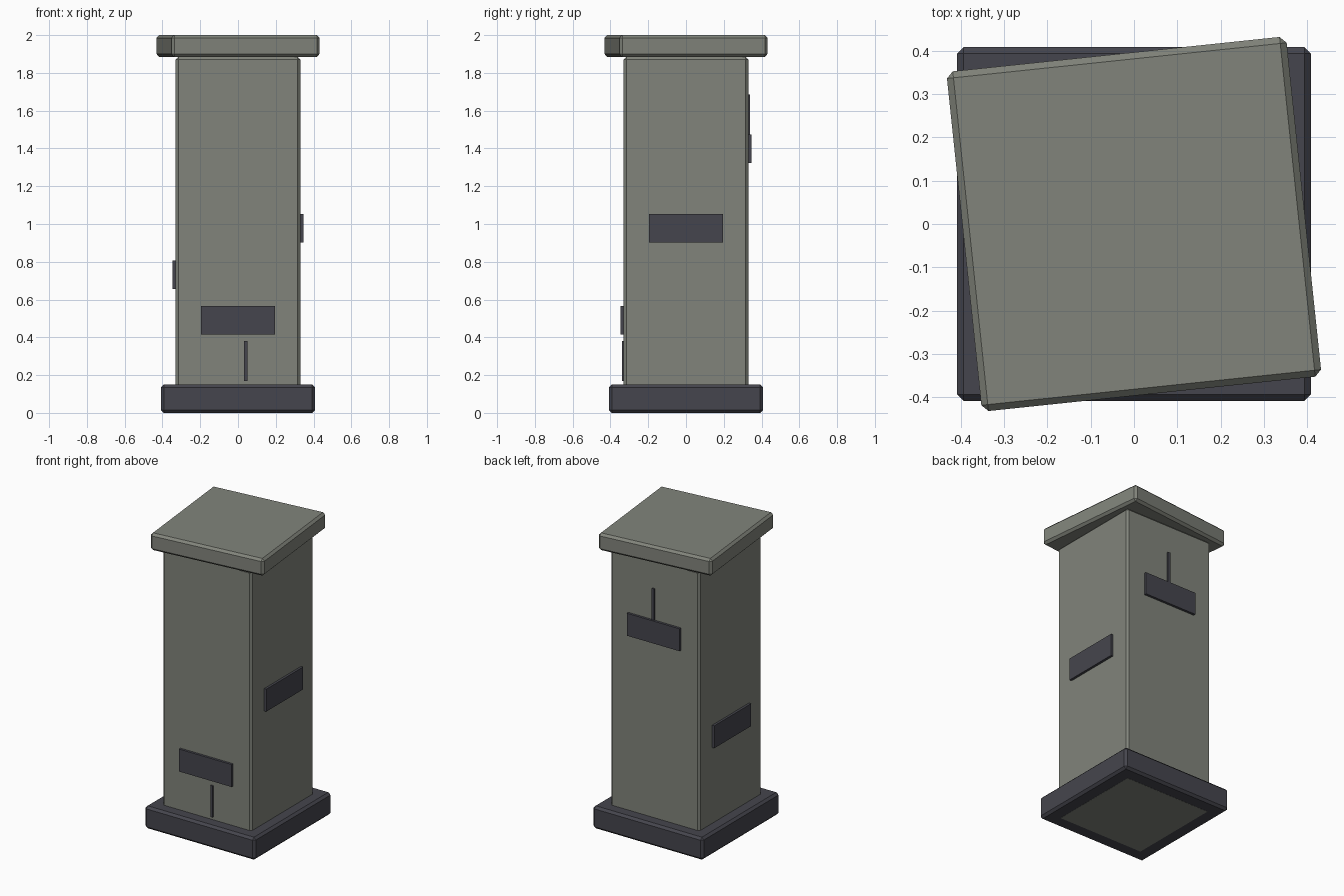
import bpy
from math import radians, cos, sin
from mathutils import Matrix

default_cube = bpy.data.objects.get("Cube")
if default_cube:
    bpy.data.objects.remove(default_cube, do_unlink=True)


def make_material(name, colour):
    mat = bpy.data.materials.new(name)
    mat.use_nodes = True
    mat.diffuse_color = (*colour, 1)
    mat.node_tree.nodes["Principled BSDF"].inputs["Base Color"].default_value = (*colour, 1)
    return mat


STONE = make_material("grey green stone", (0.22, 0.231, 0.198))
DARK = make_material("dark slate", (0.06, 0.06, 0.075))


def box(name, size, centre, mat, bevel=0.0, turn=0.0):
    """Add a box turned about the z axis, with optional chamfered edges."""
    bpy.ops.mesh.primitive_cube_add(size=1)
    obj = bpy.context.object
    obj.name = name
    obj.data.transform(Matrix.Diagonal((*size, 1)))
    obj.location = centre
    obj.rotation_euler.z = turn
    obj.data.materials.append(mat)
    if bevel:
        mod = obj.modifiers.new("chamfer", "BEVEL")
        mod.width = bevel
        mod.segments = 1
    return obj


def on_side(name, turn, offset, z, width, height, reach):
    """Add a dark block on one side of the shaft; turn 0 is the front."""
    inner = HALF - 0.01
    depth = reach - inner
    centre = Matrix.Rotation(turn, 4, "Z") @ Matrix.Translation((offset, -inner - depth / 2, z))
    box(name, (width, depth, height), centre.translation, DARK, turn=turn)


HALF = 0.33

# Plinth, shaft and twisted cap
box("base", (0.816, 0.816, 0.15), (0, 0, 0.0755), DARK, 0.015)
box("shaft", (2 * HALF, 2 * HALF, 1.885), (0, 0, 0.9425), STONE, 0.014)
box("cap", (0.788, 0.788, 0.115), (0, 0, 1.9425), STONE, 0.015, radians(6))

# One band on each side, at its own height
for side, angle, height in (("front", 0, 0.49), ("left", 90, 0.977),
                            ("back", 180, 1.398), ("right", 270, 0.732)):
    on_side(side + "_band", radians(angle), 0, height, 0.39, 0.15, 0.346)

# Thin upright cracks on the front and back
on_side("front_crack", 0, 0.042, 0.275, 0.018, 0.21, 0.34)
on_side("back_crack", radians(180), -0.007, 1.58, 0.018, 0.21, 0.34)
